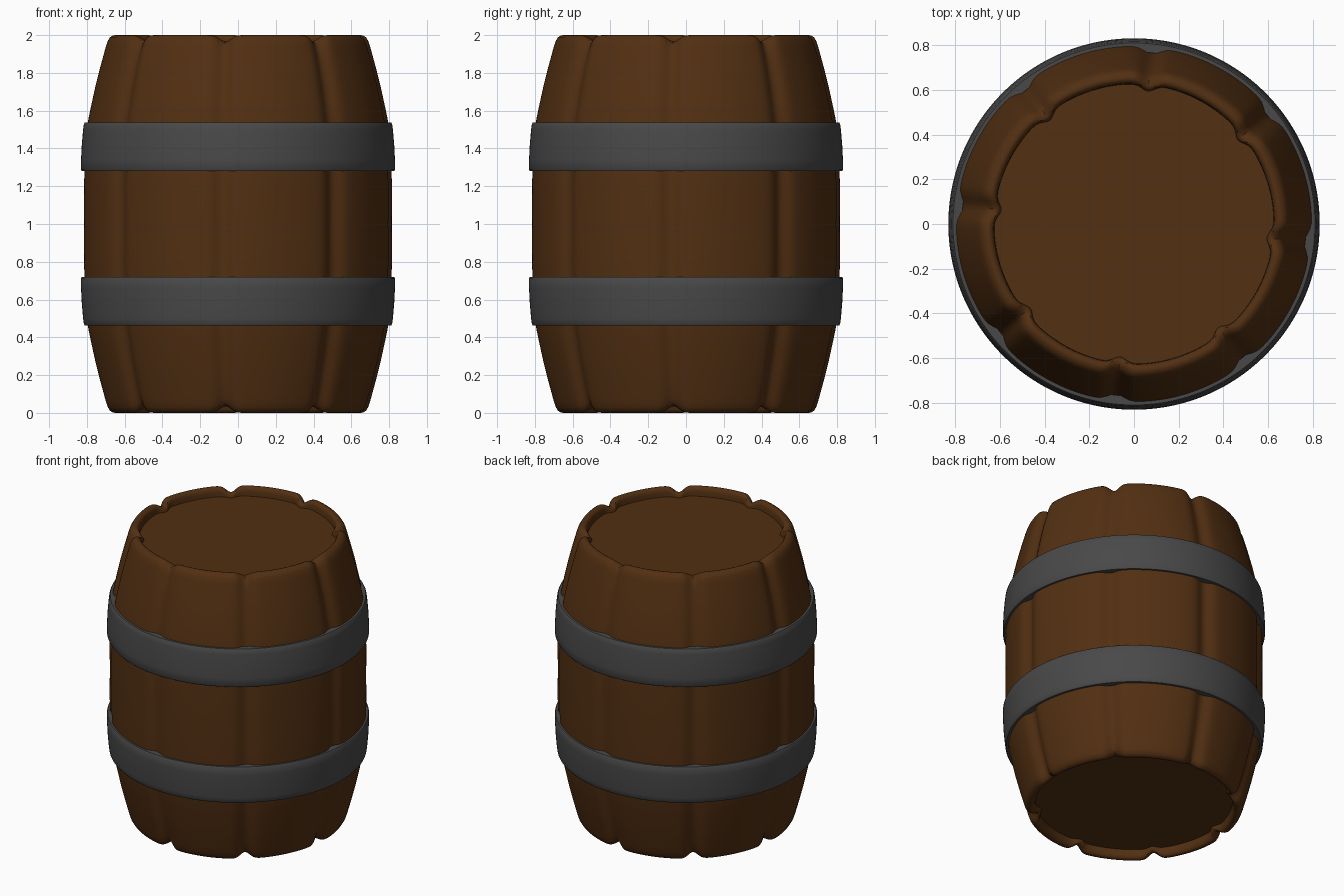
import bpy, bmesh, math

if "Cube" in bpy.data.objects:
    bpy.data.objects.remove(bpy.data.objects["Cube"])


def material(name, rgb):
    m = bpy.data.materials.new(name)
    m.diffuse_color = (*rgb, 1)
    m.use_nodes = True
    m.node_tree.nodes["Principled BSDF"].inputs["Base Color"].default_value = m.diffuse_color
    return m


wood = material("brown wood", (0.085, 0.029, 0.006))
iron = material("grey iron", (0.066, 0.066, 0.066))
SEG = 240


def groove(a):
    # 0..1 strength of the nearest of eight seams between staves
    d = (math.degrees(a) + 6 + 22.5) % 45 - 22.5
    return math.exp(-(d / 3.6) ** 2)


def lathe(name, profile, mat, closed=False, cap=False, carve=None):
    bm = bmesh.new()
    rings = []
    for r, z in profile:
        ring = []
        for i in range(SEG):
            a = 2 * math.pi * i / SEG
            rr, zz = carve(r, z, a) if carve else (r, z)
            ring.append(bm.verts.new((rr * math.cos(a), rr * math.sin(a), zz)))
        rings.append(ring)
    pairs = list(zip(rings, rings[1:]))
    if closed:
        pairs.append((rings[-1], rings[0]))
    for lo, hi in pairs:
        for i in range(SEG):
            j = (i + 1) % SEG
            bm.faces.new((lo[i], lo[j], hi[j], hi[i]))
    if cap:
        bm.faces.new(rings[0][::-1])
        bm.faces.new(rings[-1])
    bmesh.ops.recalc_face_normals(bm, faces=bm.faces)
    me = bpy.data.meshes.new(name)
    bm.to_mesh(me)
    bm.free()
    ob = bpy.data.objects.new(name, me)
    bpy.context.collection.objects.link(ob)
    me.materials.append(mat)
    bpy.context.view_layer.objects.active = ob
    ob.select_set(True)
    bpy.ops.object.shade_smooth_by_angle(angle=math.radians(40))
    ob.select_set(False)
    return ob


# staves: bulging shell with rounded, recessed ends and carved seams
def carve(r, z, a):
    g = groove(a)
    end = max(0, (abs(z - 1) - 0.88) / 0.12)
    return r - 0.03 * g, z - math.copysign(0.035 * g * end, z - 1)


half = [(0.815, 1.0), (0.816, 1.2), (0.812, 1.32), (0.803, 1.48), (0.792, 1.56),
        (0.775, 1.64), (0.753, 1.74), (0.73, 1.83), (0.711, 1.90), (0.70, 1.94),
        (0.69, 1.97), (0.678, 1.989), (0.663, 1.998), (0.65, 2.0), (0.638, 1.995),
        (0.63, 1.982), (0.627, 1.965), (0.625, 1.92)]
lower = [(r, 2 - z) for r, z in half[:0:-1]]
lathe("barrel_staves", lower + half, wood, carve=carve)

# recessed end lids, closed as one inner plug
lathe("barrel_lids", [(0.63, 0.06), (0.63, 1.94)], wood, cap=True)

# two iron hoops, mirrored about mid height
hoop = [(0.77, 1.28), (0.826, 1.28), (0.831, 1.287), (0.831, 1.34), (0.827, 1.42),
        (0.820, 1.50), (0.816, 1.53), (0.810, 1.538), (0.77, 1.538)]
lathe("upper_hoop", hoop, iron, closed=True)
lathe("lower_hoop", [(r, 2 - z) for r, z in hoop], iron, closed=True)
